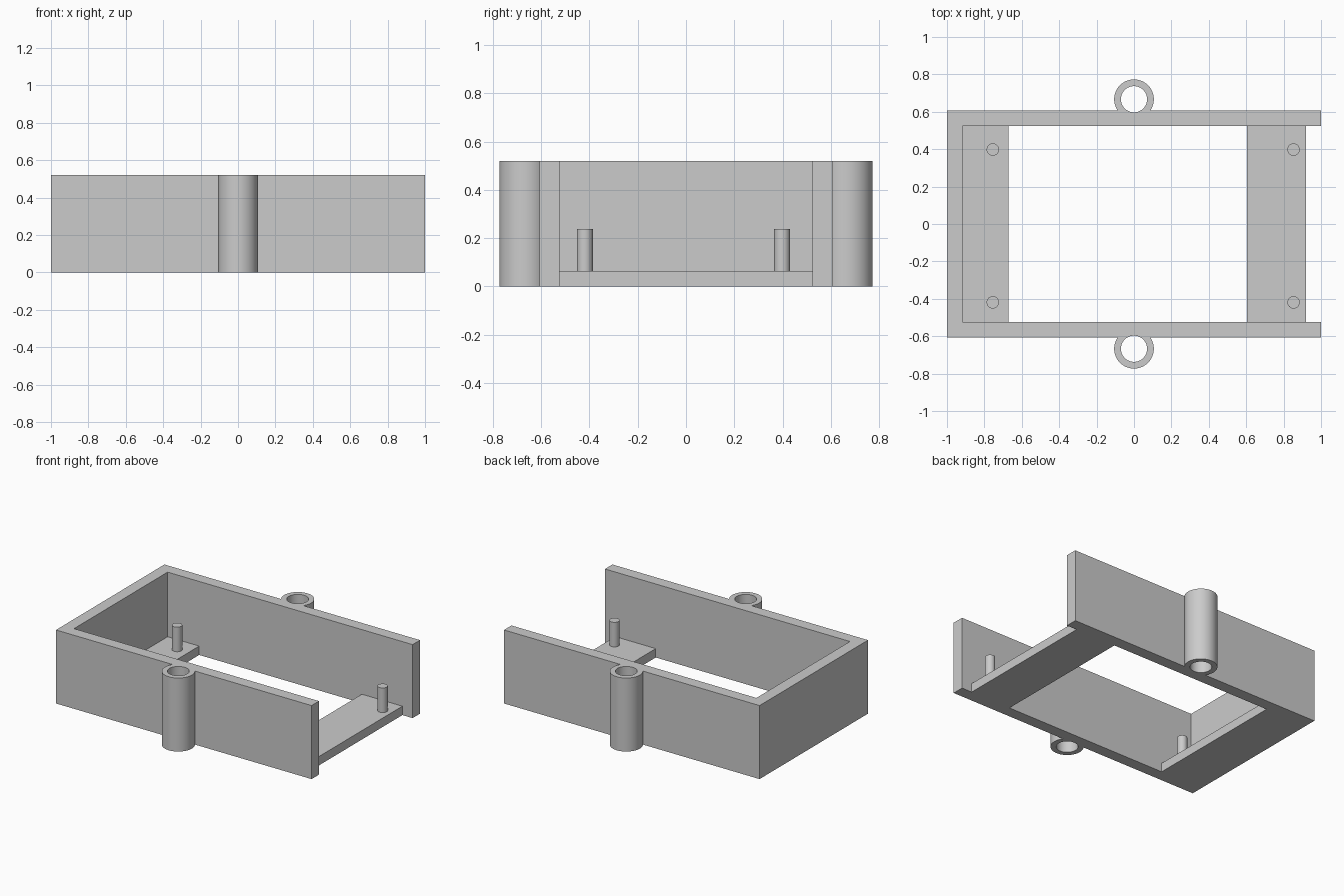
import bpy
import bmesh
import math

cube = bpy.data.objects.get("Cube")
if cube:
    bpy.data.objects.remove(cube, do_unlink=True)

HEIGHT = 0.52
WALL = 0.083          # wall thickness
HALF_Y = 0.606        # outer face of the side walls
INNER_Y = HALF_Y - WALL
SHELF_Z = 0.063
TUBE_Y = 0.667

grey = bpy.data.materials.new("plain grey")
grey.use_nodes = True
colour = (0.6, 0.6, 0.6, 1)
grey.diffuse_color = colour
grey.node_tree.nodes["Principled BSDF"].inputs["Base Color"].default_value = colour


def finish(name, bm):
    bmesh.ops.recalc_face_normals(bm, faces=bm.faces)
    mesh = bpy.data.meshes.new(name)
    bm.to_mesh(mesh)
    bm.free()
    mesh.materials.append(grey)
    obj = bpy.data.objects.new(name, mesh)
    bpy.context.collection.objects.link(obj)
    return obj


def prism(name, outline, z0, z1):
    """Extrude a flat outline from z0 up to z1."""
    bm = bmesh.new()
    face = bm.faces.new([bm.verts.new((x, y, z0)) for x, y in outline])
    top = bmesh.ops.extrude_face_region(bm, geom=[face])["geom"]
    verts = [v for v in top if isinstance(v, bmesh.types.BMVert)]
    bmesh.ops.translate(bm, verts=verts, vec=(0, 0, z1 - z0))
    return finish(name, bm)


def cylinder(name, x, y, radius, z0, z1, sides=64):
    ring = [2 * math.pi * i / sides for i in range(sides)]
    return prism(name, [(x + radius * math.cos(a), y + radius * math.sin(a)) for a in ring], z0, z1)


def smooth(obj):
    bpy.ops.object.select_all(action='DESELECT')
    obj.select_set(True)
    bpy.context.view_layer.objects.active = obj
    bpy.ops.object.shade_smooth_by_angle(angle=math.radians(30))


def combine(target, tool, operation):
    """Apply a boolean and discard the tool."""
    mod = target.modifiers.new("cut", 'BOOLEAN')
    mod.operation = operation
    mod.solver = 'EXACT'
    mod.object = tool
    bpy.context.view_layer.objects.active = target
    bpy.ops.object.modifier_apply(modifier=mod.name)
    bpy.data.objects.remove(tool, do_unlink=True)


# U-shaped wall, open on the model's left
frame = prism("wall_frame", [
    (1, -HALF_Y), (1, -INNER_Y), (WALL - 1, -INNER_Y), (WALL - 1, INNER_Y),
    (1, INNER_Y), (1, HALF_Y), (-1, HALF_Y), (-1, -HALF_Y)], 0, HEIGHT)

# Vertical tubes on the front and back walls, bored right through
for side in (-1, 1):
    combine(frame, cylinder("tube", 0, side * TUBE_Y, 0.106, 0, HEIGHT), 'UNION')
    combine(frame, cylinder("bore", 0, side * TUBE_Y, 0.07, -0.1, HEIGHT + 0.1), 'DIFFERENCE')
smooth(frame)

# Low shelves, each with a pair of pegs
for name, x0, x1, peg_x in (("right", WALL - 1, -0.67, -0.755), ("left", 0.603, 0.92, 0.853)):
    prism(name + "_shelf", [(x0, -INNER_Y), (x1, -INNER_Y), (x1, INNER_Y), (x0, INNER_Y)], 0, SHELF_Z)
    for end, y in (("front", -0.419), ("back", 0.398)):
        smooth(cylinder(f"{name}_{end}_peg", peg_x, y, 0.033, SHELF_Z, 0.237, 40))
